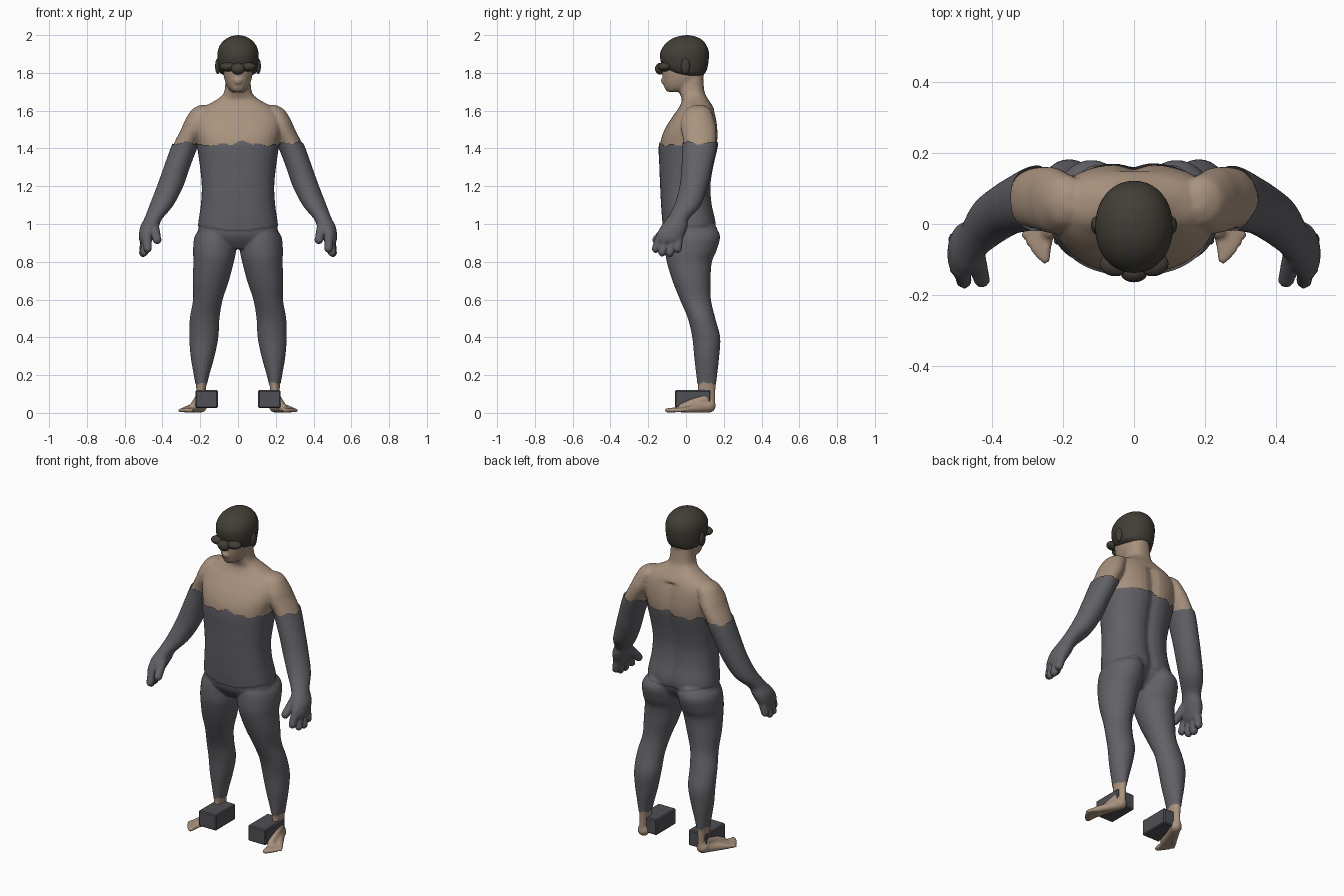
import bpy, bmesh, math
from mathutils import Vector, Matrix

if "Cube" in bpy.data.objects:
    bpy.data.objects.remove(bpy.data.objects["Cube"])


def material(name, col):
    m = bpy.data.materials.new(name)
    m.diffuse_color = (*col, 1)
    m.use_nodes = True
    m.node_tree.nodes["Principled BSDF"].inputs["Base Color"].default_value = m.diffuse_color
    return m


SKIN = material("skin", (0.40, 0.29, 0.21))
SUIT = material("suit", (0.12, 0.12, 0.135))
CAP = material("cap", (0.055, 0.048, 0.038))
BLOCK = material("block", (0.08, 0.08, 0.09))


def make_object(name, bm, mat):
    bmesh.ops.recalc_face_normals(bm, faces=bm.faces[:])
    for f in bm.faces:
        f.smooth = True
    me = bpy.data.meshes.new(name)
    bm.to_mesh(me)
    bm.free()
    ob = bpy.data.objects.new(name, me)
    bpy.context.collection.objects.link(ob)
    me.materials.clear()
    me.materials.append(mat)
    return ob


def smooth_sections(secs, steps=5):
    out = []
    for i in range(len(secs) - 1):
        a, b, c, d = (secs[max(0, i - 1)], secs[i], secs[i + 1], secs[min(len(secs) - 1, i + 2)])
        for k in range(steps):
            t = k / steps
            out.append([0.5 * (2 * q + (r - p) * t + (2 * p - 5 * q + 4 * r - s) * t * t
                               + (3 * q - p - 3 * r + s) * t ** 3) for p, q, r, s in zip(a, b, c, d)])
    return out + [secs[-1]]


# horizontal rings; each section is z, x0, x1, y0, y1
def loft(bm, secs, side=1, power=2.0, groove=0.0, n=40):
    rings = []
    for z, x0, x1, y0, y1 in smooth_sections(secs):
        ring = []
        for i in range(n):
            a = 2 * math.pi * i / n
            c, s = math.cos(a), math.sin(a)
            x = (x0 + x1) / 2 + (x1 - x0) / 2 * math.copysign(abs(c) ** (2 / power), c)
            y = (y0 + y1) / 2 + (y1 - y0) / 2 * math.copysign(abs(s) ** (2 / power), s)
            if s > 0 and z < 1.6:
                y -= groove * math.exp(-(x / 0.035) ** 2)
            ring.append(bm.verts.new((side * x, y, z)))
        rings.append(ring)
    for r, q in zip(rings, rings[1:]):
        for i in range(n):
            bm.faces.new((r[i], r[(i + 1) % n], q[(i + 1) % n], q[i]))
    bm.faces.new(rings[0])
    bm.faces.new(rings[-1])


def ball(bm, loc, size):
    bmesh.ops.create_uvsphere(bm, u_segments=24, v_segments=14, radius=1,
                              matrix=Matrix.Translation(loc) @ Matrix.Diagonal((*size, 1)))


tmp = bmesh.new()
bmesh.ops.create_icosphere(tmp, subdivisions=2, radius=1)
SPHERE = [v.co.copy() for v in tmp.verts]
tmp.free()


# tapered capsule: hull of two balls
def capsule(bm, p, q, r0, r1, side=1):
    h = bmesh.new()
    for c, r in ((p, r0), (q, r1)):
        for v in SPHERE:
            w = Vector(c) + v * r
            h.verts.new((w.x * side, w.y, w.z))
    bmesh.ops.convex_hull(h, input=h.verts[:])
    bmesh.ops.delete(h, geom=[v for v in h.verts if not v.link_faces], context='VERTS')
    bmesh.ops.recalc_face_normals(h, faces=h.faces[:])
    me = bpy.data.meshes.new("hull")
    h.to_mesh(me)
    h.free()
    bm.from_mesh(me)
    bpy.data.meshes.remove(me)


def centred(secs):
    return [(z, -w, w, a, b) for z, w, a, b in secs]


# whole body volume: torso, neck, head
body = bmesh.new()
loft(body, centred([(.87, .13, -.06, .09), (.93, .205, -.105, .14), (1.0, .204, -.117, .155),
                    (1.1, .190, -.125, .135), (1.2, .185, -.13, .128), (1.3, .194, -.134, .142),
                    (1.42, .212, -.137, .168), (1.5, .23, -.113, .17), (1.57, .225, -.07, .16),
                    (1.62, .18, -.035, .143), (1.66, .11, -.022, .118), (1.7, .073, -.036, .098),
                    (1.79, .066, -.045, .09)]), power=2.4, groove=.018)
loft(body, centred([(1.70, .03, -.10, -.01), (1.72, .052, -.113, .05), (1.76, .07, -.122, .085),
                    (1.82, .08, -.128, .10), (1.9, .08, -.12, .10), (1.95, .05, -.08, .07)]), power=2.2)
ball(body, (0, -.124, 1.762), (.024, .01, .006))
ball(body, (0, -.122, 1.748), (.02, .01, .006))

for s in (1, -1):
    # leg
    loft(body, [(1.0, .03, .17, -.07, .14), (.94, .012, .225, -.10, .178), (.86, .012, .236, -.107, .16),
                (.8, .024, .234, -.10, .135), (.7, .05, .238, -.07, .128), (.6, .083, .236, -.03, .13),
                (.5, .10, .253, .012, .153), (.4, .106, .256, .035, .179), (.3, .126, .249, .045, .174),
                (.2, .154, .232, .056, .163), (.14, .168, .222, .062, .157), (.08, .172, .22, .06, .155),
                (.03, .175, .222, .06, .158)], s)
    # arm and palm
    loft(body, [(1.63, .16, .20, .04, .09), (1.605, .13, .245, 0, .13), (1.55, .15, .28, -.025, .15),
                (1.5, .17, .302, -.025, .16), (1.42, .215, .342, -.012, .157), (1.3, .262, .386, -.017, .132),
                (1.2, .297, .422, -.027, .108), (1.1, .35, .461, -.055, .072), (1.03, .408, .488, -.092, .01),
                (.98, .428, .512, -.13, 0), (.93, .452, .518, -.15, -.02), (.905, .465, .513, -.14, -.04)], s)
    # fingers and thumb
    for y0, tip in ((-.13, (.478, -.160, .868)), (-.10, (.497, -.126, .848)),
                    (-.068, (.503, -.085, .846)), (-.038, (.502, -.044, .868))):
        capsule(body, (.483, y0, .945), tip, .019, .016, s)
    capsule(body, (.445, -.09, .985), (.428, -.157, .915), .022, .017, s)
    # foot and toes
    capsule(body, (.198, .122, .036), (.242, -.02, .022), .036, .022, s)
    capsule(body, (.198, .10, .07), (.236, -.02, .028), .034, .024, s)
    capsule(body, (.205, .11, .03), (.278, .005, .018), .03, .018, s)
    for i in range(5):
        t = i / 4
        root = Vector((.238 + .045 * t, -.025 + .035 * t, .018))
        tip = Vector((.25 + .058 * t, -.10 + .068 * t ** 1.3, .013))
        capsule(body, root, tip, .013, .0135 - .003 * t, s)

# fuse the volume into one smooth surface
src = make_object("body_source", body, SKIN)
rm = src.modifiers.new("fuse", 'REMESH')
rm.mode = 'VOXEL'
rm.voxel_size = .007
sm = src.modifiers.new("soften", 'SMOOTH')
sm.factor = .5
sm.iterations = 5
dg = bpy.context.evaluated_depsgraph_get()
fused = bpy.data.meshes.new_from_object(src.evaluated_get(dg))
bpy.data.objects.remove(src)


# ragged suit edges
def top_edge(p):
    return 1.425 + .008 * math.sin(24 * p.x + 1) + .007 * math.sin(61 * p.x + 45 * p.y)


def ankle_edge(p):
    return .158 + .005 * math.sin(90 * p.x + 70 * p.y)


def body_part(name, mat, keep, shift):
    bm = bmesh.new()
    bm.from_mesh(fused)
    bm.normal_update()
    bmesh.ops.delete(bm, geom=[f for f in bm.faces if not keep(f.calc_center_median())], context='FACES')
    moves = [(v, v.normal * shift(v.co)) for v in bm.verts]
    for v, d in moves:
        v.co += d
        v.co.z = max(v.co.z, 0)
    return make_object(name, bm, mat)


# jacket sits over the trousers and gloves, leaving a hem
def suit_shift(p):
    if abs(p.x) > .36 and p.z < 1.01:
        return .007
    return .007 if p.z > .975 - .012 * math.cos(14 * p.x) else .002


body_part("skin_body", SKIN, lambda p: p.z > top_edge(p) - .02 or p.z < ankle_edge(p) + .02, lambda p: 0)
body_part("torn_suit", SUIT, lambda p: ankle_edge(p) < p.z < top_edge(p), suit_shift)
bpy.data.meshes.remove(fused)

# head cap with ear covers
cap = bmesh.new()
loft(cap, centred([(1.785, .07, -.04, .088), (1.80, .094, -.085, .102), (1.83, .104, -.122, .114),
                   (1.88, .109, -.137, .121), (1.92, .106, -.132, .119), (1.955, .09, -.108, .103),
                   (1.98, .064, -.075, .078), (1.994, .034, -.038, .045), (2.0, .004, 0, .01)]), power=2.1)
for s in (1, -1):
    ball(cap, (s * .107, -.003, 1.835), (.014, .024, .042))
make_object("head_cap", cap, CAP)

# eye mask
mask = bmesh.new()
ball(mask, (0, -.137, 1.822), (.038, .027, .031))
for s in (1, -1):
    ball(mask, (s * .052, -.112, 1.832), (.045, .035, .024))
make_object("eye_mask", mask, CAP)

# blocks beside the feet
for s, side in ((1, "left"), (-1, "right")):
    bm = bmesh.new()
    bmesh.ops.create_cube(bm, size=1, matrix=Matrix.Translation((s * .166, .036, .073))
                          @ Matrix.Diagonal((.118, .188, .095, 1)))
    bmesh.ops.bevel(bm, geom=bm.edges[:], offset=.006, segments=1, affect='EDGES')
    block = make_object(side + "_foot_block", bm, BLOCK)
    for f in block.data.polygons:
        f.use_smooth = False
